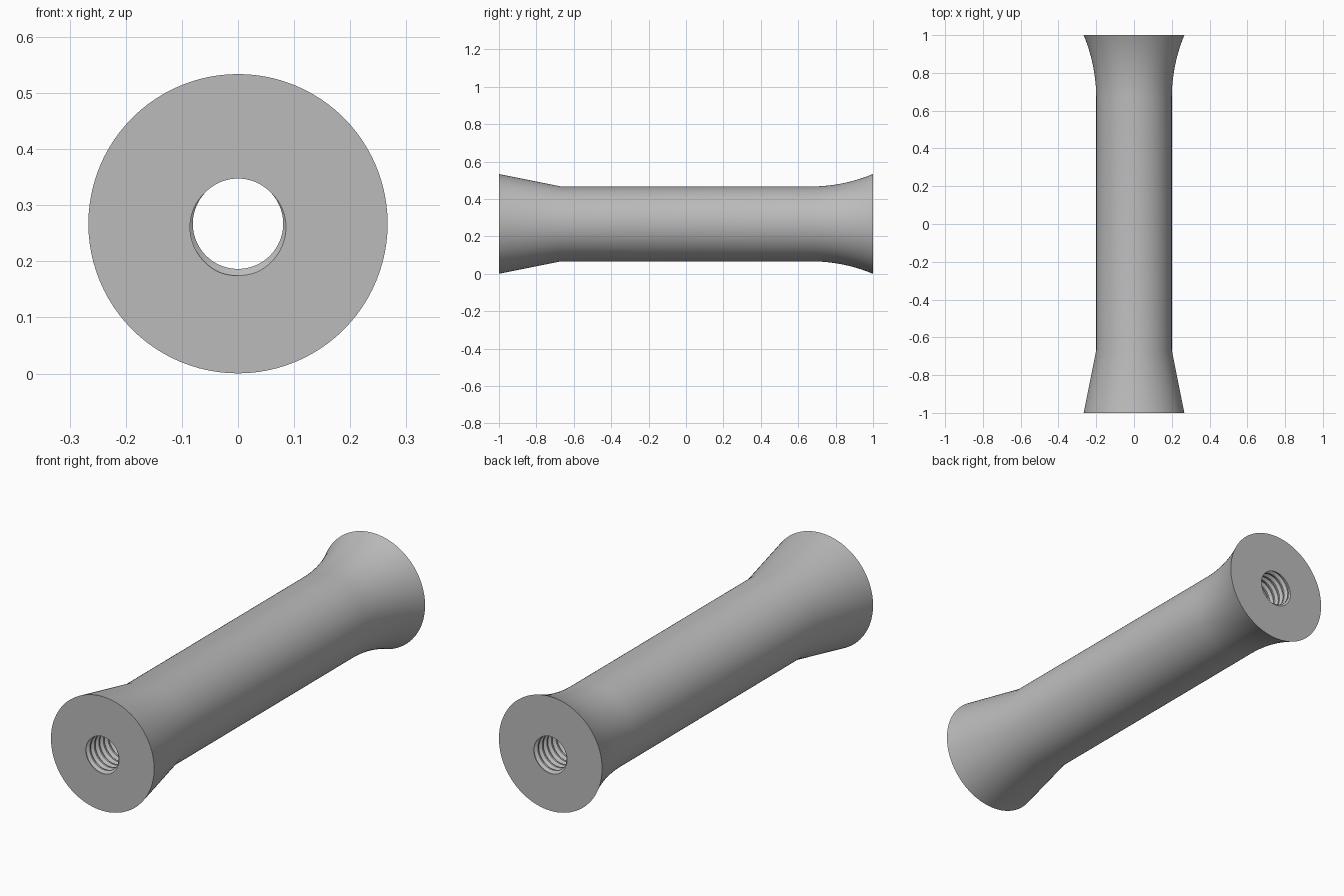
import bpy, bmesh, math

cube = bpy.data.objects.get("Cube")
if cube:
    bpy.data.objects.remove(cube, do_unlink=True)

SIDES = 96
CENTRE_Z = 0.267
SHAFT_R, END_R = 0.2, 0.2667
FLARE = 1 / 3                      # length of each flared end
CREST_R, ROOT_R = 0.0805, 0.0925   # threaded bore
PITCH = 1 / 30
BREAKS = ((0, CREST_R), (0.25, CREST_R), (0.5625, ROOT_R), (0.6875, ROOT_R), (1, CREST_R))
START = 0.875                      # thread phase at the front face


def thread_radius(phase):
    phase %= 1
    for (p0, r0), (p1, r1) in zip(BREAKS, BREAKS[1:]):
        if phase <= p1:
            return r0 + (r1 - r0) * (phase - p0) / (p1 - p0)


def bore_points(turn):
    """Thread section at one angle, cut off flush with both end faces."""
    points = []
    for k in range(-2, round(2 / PITCH) + 3):
        for p, _ in BREAKS[:-1]:
            y = -1 + PITCH * (k + p - START - turn)
            y = max(-1, min(1, y))
            points.append((thread_radius((y + 1) / PITCH + START + turn), y))
    return points


def outer_points():
    """Outside section from the back: curved flare, shaft, conical flare."""
    rise = END_R - SHAFT_R
    arc_r = (FLARE ** 2 + rise ** 2) / (2 * rise)
    points = []
    for i in range(16, -1, -1):
        d = FLARE * i / 16
        points.append((SHAFT_R + arc_r - math.sqrt(arc_r ** 2 - d ** 2), 1 - FLARE + d))
    return points + [(SHAFT_R, FLARE - 1), (END_R, -1)]


# Threaded standoff: sweep the closed section round the axis
bm = bmesh.new()
columns = []
outside = outer_points()
for i in range(SIDES + 1):
    turn = i / SIDES
    a = turn * math.tau
    columns.append([bm.verts.new((r * math.cos(a), y, CENTRE_Z + r * math.sin(a)))
                    for r, y in bore_points(turn) + outside])
for left, right in zip(columns, columns[1:]):
    for j in range(len(left)):
        bm.faces.new((left[j - 1], left[j], right[j], right[j - 1]))
bmesh.ops.remove_doubles(bm, verts=bm.verts[:], dist=0.00002)
bmesh.ops.recalc_face_normals(bm, faces=bm.faces[:])

mesh = bpy.data.meshes.new("threaded_standoff")
bm.to_mesh(mesh)
bm.free()
standoff = bpy.data.objects.new("threaded_standoff", mesh)
bpy.context.collection.objects.link(standoff)

# Plain grey metal
grey = bpy.data.materials.new("grey_metal")
grey.use_nodes = True
colour = (0.5, 0.5, 0.5, 1)
grey.diffuse_color = colour
grey.node_tree.nodes["Principled BSDF"].inputs["Base Color"].default_value = colour
mesh.materials.append(grey)

bpy.ops.object.select_all(action="DESELECT")
standoff.select_set(True)
bpy.context.view_layer.objects.active = standoff
bpy.ops.object.shade_smooth_by_angle(angle=math.radians(30))
